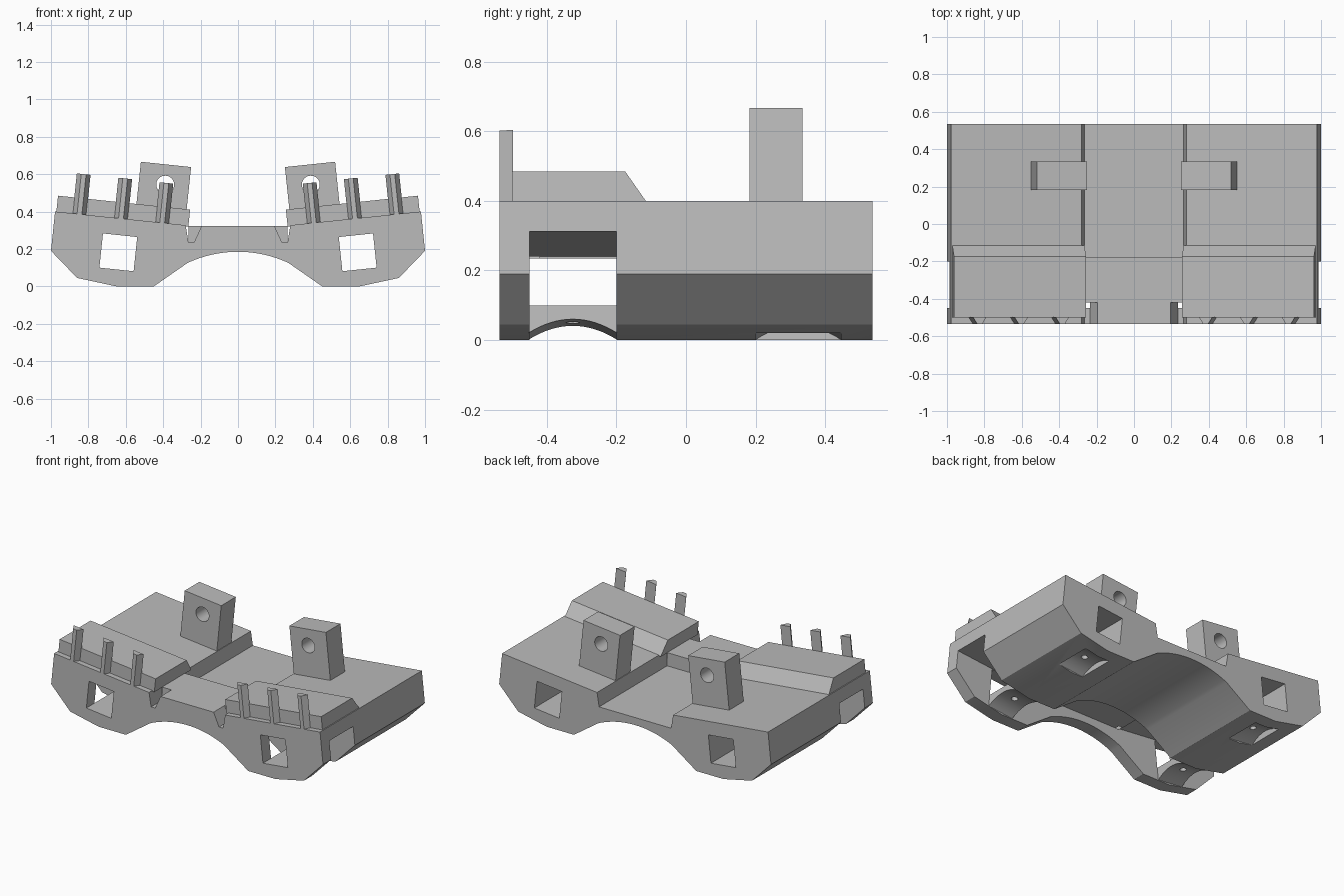
import bpy, bmesh, math
from mathutils import Matrix, Vector

if "Cube" in bpy.data.objects:
    bpy.data.objects.remove(bpy.data.objects["Cube"])

grey = bpy.data.materials.new("plain grey")
grey.use_nodes = True
grey.diffuse_color = (0.5, 0.5, 0.5, 1)
grey.node_tree.nodes["Principled BSDF"].inputs["Base Color"].default_value = (0.5, 0.5, 0.5, 1)

TILT = Matrix.Rotation(math.radians(-6), 4, 'Y')
SIDES = (("left", 1), ("right", -1))


def frame(x, z, sign=1):
    """Tilted local frame on one wing, flipped across x for the other."""
    flip = Matrix.Scale(sign, 4, Vector((1, 0, 0)))
    return flip @ Matrix.Translation((x, 0, z)) @ TILT


def prism(name, outline, lo, hi, axis='Y', matrix=Matrix()):
    """Extrude an outline along an axis: Y takes (x, z), X takes (y, z), Z takes (x, y)."""
    place = {'Y': lambda p, d: (p[0], d, p[1]),
             'X': lambda p, d: (d, p[0], p[1]),
             'Z': lambda p, d: (p[0], p[1], d)}[axis]
    bm = bmesh.new()
    a = [bm.verts.new(matrix @ Vector(place(p, lo))) for p in outline]
    b = [bm.verts.new(matrix @ Vector(place(p, hi))) for p in outline]
    bm.faces.new(a)
    bm.faces.new(b)
    n = len(a)
    for i in range(n):
        bm.faces.new((a[i], a[(i + 1) % n], b[(i + 1) % n], b[i]))
    bmesh.ops.recalc_face_normals(bm, faces=bm.faces)
    mesh = bpy.data.meshes.new(name)
    bm.to_mesh(mesh)
    bm.free()
    mesh.materials.append(grey)
    obj = bpy.data.objects.new(name, mesh)
    bpy.context.collection.objects.link(obj)
    return obj


def rect(x0, x1, y0, y1):
    return [(x0, y0), (x1, y0), (x1, y1), (x0, y1)]


def circle(cx, cy, r, n=24):
    return [(cx + r * math.cos(i * math.tau / n), cy + r * math.sin(i * math.tau / n))
            for i in range(n)]


def cut(obj, cutters):
    bpy.context.view_layer.objects.active = obj
    for c in cutters:
        mod = obj.modifiers.new("cut", 'BOOLEAN')
        mod.operation = 'DIFFERENCE'
        mod.solver = 'EXACT'
        mod.object = c
        bpy.ops.object.modifier_apply(modifier=mod.name)
        bpy.data.objects.remove(c)


def smooth(obj):
    bpy.ops.object.select_all(action='DESELECT')
    obj.select_set(True)
    bpy.context.view_layer.objects.active = obj
    bpy.ops.object.shade_smooth_by_angle(angle=math.radians(20))


def arch(y0, y1, base, rise, n=16):
    """Shallow arc between two y positions."""
    return [(y0 + (y1 - y0) * i / n, base + rise * (1 - (2 * i / n - 1) ** 2))
            for i in range(n + 1)]


# Main body: winged profile with an arched underside and a sunken centre
half = [(0.265, 0.235), (0.28, 0.327), (0.978, 0.40), (1, 0.19),
        (0.86, 0.045), (0.65, 0), (0.45, 0)]
radius = 0.64
for i in range(12):
    x = 0.27 * (1 - i / 12)
    half.append((x, 0.185 - radius + math.sqrt(radius ** 2 - x ** 2)))
half.append((0, 0.185))
outline = half + [(-x, z) for x, z in reversed(half[:-1])]
body = prism("body", outline, -0.535, 0.535)

# Crosswise slot, lengthwise square tunnels and rear bottom pockets
slot = [(1.2, 0.333), (0.23, 0.237), (-0.23, 0.237), (-1.2, 0.333), (-1.2, -0.2), (1.2, -0.2)]
cutters = [prism("slot_cutter", slot, -0.45, -0.2)]
for side, s in SIDES:
    f = frame(0.64, 0.182, s)
    cutters.append(prism("tunnel_cutter", rect(-0.092, 0.092, -0.092, 0.092), -0.7, 0.7, 'Y', f))
    pocket = arch(0.2, 0.445, -0.172, 0.04) + [(0.445, -0.26), (0.2, -0.26)]
    cutters.append(prism("pocket_cutter", pocket, -0.09, 0.09, 'X', f))
    cutters.append(prism("rear_hole_cutter", circle(0, 0.322, 0.02), -0.25, -0.05, 'Z', f))
cut(body, cutters)
smooth(body)

# Centre bridge at the front, narrowed by a notch each side
prism("bridge", rect(-0.265, 0.265, 0.235, 0.323), -0.42, -0.18)
prism("bridge_front", [(-0.235, 0.235), (0.235, 0.235), (0.195, 0.323), (-0.195, 0.323)],
      -0.535, -0.42)

for side, s in SIDES:
    # Arched pad with a small hole, across the bottom of the slot
    f = frame(0.64, 0.182, s)
    pad = prism(side + "_pad", arch(-0.452, -0.198, -0.172, 0.04) + [(-0.198, -0.092), (-0.452, -0.092)],
                -0.092, 0.092, 'X', f)
    cut(pad, [prism("pad_hole_cutter", circle(0, -0.325, 0.02), -0.25, -0.05, 'Z', f)])
    smooth(pad)

    # Raised front plate with a sloped back
    prism(side + "_raised_plate",
          [(-0.5, -0.005), (-0.115, -0.005), (-0.115, 0), (-0.175, 0.086), (-0.5, 0.086)],
          0, 0.71, 'X', frame(0.265, 0.325, s))

    # Upright lug with a cross hole
    f = frame(0.385, 0.652, s)
    lug = prism(side + "_lug", rect(-0.135, 0.135, -0.32, 0), 0.182, 0.335, 'Y', f)
    cut(lug, [prism("lug_hole_cutter", circle(-0.007, -0.108, 0.048), 0.1, 0.4, 'Y', f)])
    smooth(lug)

    # Row of three bevelled pins along the front edge
    for i, (x, z) in enumerate([(0.383, 0.553), (0.603, 0.577), (0.825, 0.60)]):
        prism(f"{side}_pin_{i + 1}",
              [(-0.037, -0.497), (0.037, -0.497), (0.013, -0.535), (-0.013, -0.535)],
              -0.215, 0, 'Z', frame(x, z, s))
